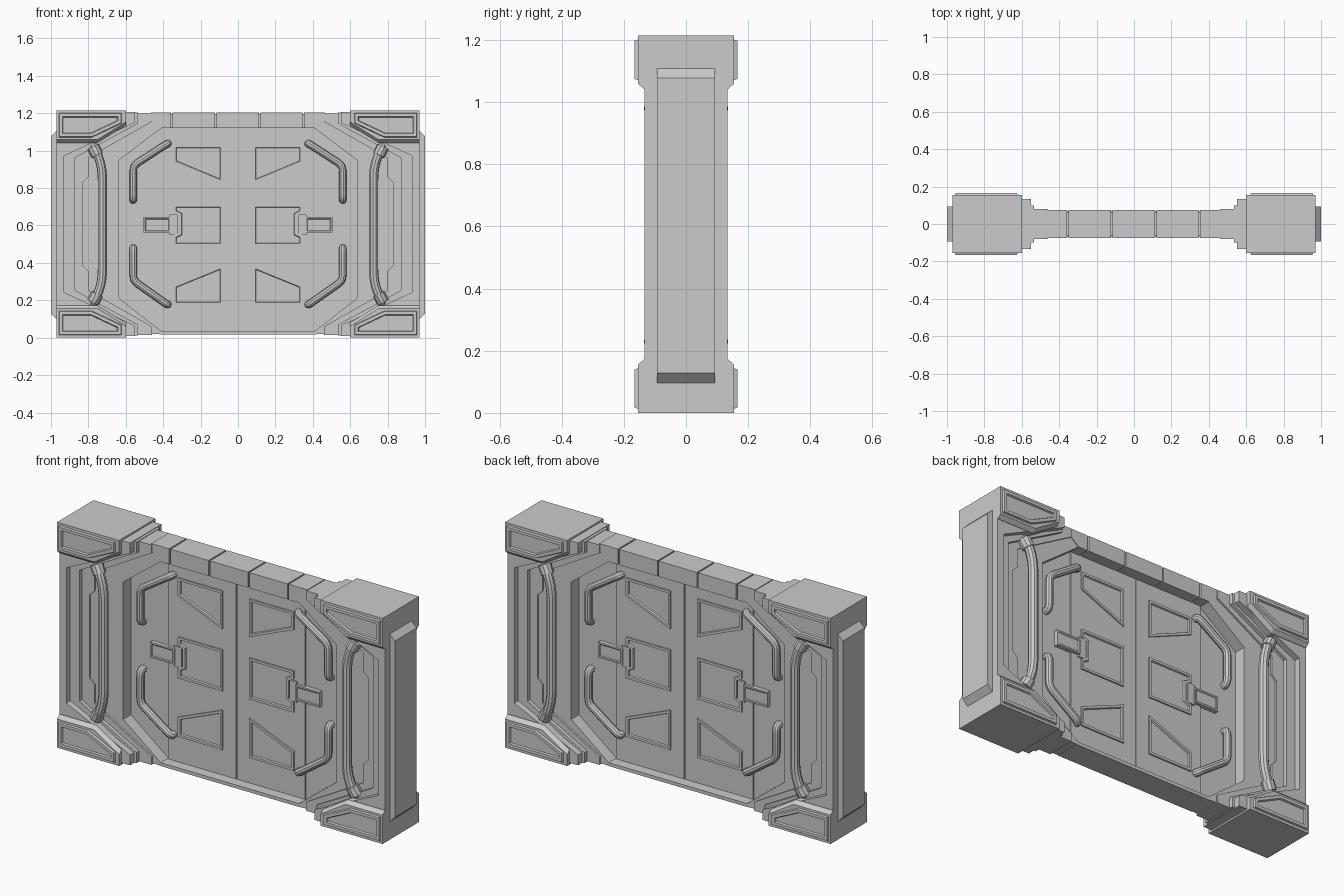
import bpy, bmesh
from mathutils import Vector

if "Cube" in bpy.data.objects:
    bpy.data.objects.remove(bpy.data.objects["Cube"])

H = 1.215  # overall height


def flip(poly):
    """Mirror an (x, z) profile top to bottom."""
    return [(x, H - z) for x, z in poly]


def add_mirror(ob, x=True, y=False):
    m = ob.modifiers.new("Mirror", "MIRROR")
    m.use_axis = (x, y, False)
    m.use_mirror_merge = False


def prism(name, poly, y0, y1, end=None, frame=None, mx=True, my=False):
    """Extrude an (x, z) profile from y0 to y1 (front); frame=(width, depth) sinks the front face."""
    bm = bmesh.new()
    back = [bm.verts.new((x, y0, z)) for x, z in poly]
    front = [bm.verts.new((x, y1, z)) for x, z in (end or poly)]
    n = len(poly)
    bm.faces.new(back)
    face = bm.faces.new(front)
    for i in range(n):
        j = (i + 1) % n
        bm.faces.new((back[i], back[j], front[j], front[i]))
    bmesh.ops.recalc_face_normals(bm, faces=bm.faces)
    if frame:
        width, depth = frame
        bmesh.ops.inset_region(bm, faces=[face], thickness=width, use_even_offset=True, use_boundary=True)
        bmesh.ops.inset_region(bm, faces=[face], thickness=0.004, use_even_offset=True, use_boundary=True)
        bmesh.ops.translate(bm, verts=list(face.verts), vec=(0, depth, 0))
    me = bpy.data.meshes.new(name)
    bm.to_mesh(me)
    bm.free()
    ob = bpy.data.objects.new(name, me)
    bpy.context.collection.objects.link(ob)
    if mx or my:
        add_mirror(ob, mx, my)
    return ob


def rect(x0, x1, z0, z1):
    return [(x0, z0), (x1, z0), (x1, z1), (x0, z1)]


def tube(name, pts, r, bend=0.03):
    """Round bar along a path with softened corners, mirrored to all four sides."""
    p = [Vector(q) for q in pts]
    path = [p[0]]
    for a, b, c in zip(p, p[1:], p[2:]):
        s = b + (a - b).normalized() * min(bend, (a - b).length * 0.45)
        e = b + (c - b).normalized() * min(bend, (c - b).length * 0.45)
        for i in range(5):
            t = i / 4
            path.append(s * (1 - t) ** 2 + b * 2 * t * (1 - t) + e * t * t)
    path.append(p[-1])
    cu = bpy.data.curves.new(name, "CURVE")
    cu.dimensions = "3D"
    cu.bevel_depth = r
    cu.bevel_resolution = 3
    cu.use_fill_caps = True
    sp = cu.splines.new("POLY")
    sp.points.add(len(path) - 1)
    for q, v in zip(sp.points, path):
        q.co = (*v, 1)
    ob = bpy.data.objects.new(name, cu)
    bpy.context.collection.objects.link(ob)
    bpy.ops.object.select_all(action="DESELECT")
    ob.select_set(True)
    bpy.context.view_layer.objects.active = ob
    bpy.ops.object.convert(target="MESH")
    ob = bpy.context.view_layer.objects.active
    bpy.ops.object.shade_smooth_by_angle()
    add_mirror(ob, True, True)


# Wall frame around the recessed octagonal opening
prism("wall_frame", [(.41, 1.2), (.41, 1.12), (.635, .95), (.635, .21), (.41, .035), (.41, .02),
                     (.95, .02), (.95, 1.2)], .07, -.07)

# Stepped side layers, each thicker and further out than the last
steps = [
    ("inner_step", .08, .962, [(.46, 1.2), (.46, 1.155), (.76, .985), (.80, .96), (.80, .86), (.83, .83)]),
    ("middle_step", .10, .966, [(.535, 1.203), (.535, 1.145), (.875, .96)]),
    ("outer_pillar", .133, .97, [(.55, 1.206), (.55, 1.15), (.93, .972)]),
]
for name, depth, out, edge in steps:
    top = edge[0][1]
    poly = edge + flip(edge)[::-1] + [(out, H - top), (out, top)]
    prism(name, poly, depth, -depth)

# Corner blocks with sloped inner edge and framed panels
block = [(.6, H), (.6, 1.135), (.75, 1.042), (.97, 1.042), (.97, H)]
face = [(.6, H), (.6, 1.153), (.75, 1.06), (.97, 1.06), (.97, H)]
panel = [(.62, 1.203), (.62, 1.145), (.78, 1.07), (.96, 1.07), (.96, 1.203)]
panel_end = [(.626, 1.198), (.626, 1.149), (.782, 1.075), (.955, 1.075), (.955, 1.198)]
for side, f in (("upper", list), ("lower", flip)):
    prism(side + "_corner_core", f(block), .135, -.135)
    prism(side + "_corner_face", f(block), -.135, -.155, f(face), my=True)
    prism(side + "_corner_panel", f(panel), -.15, -.165, f(panel_end), frame=(.016, .009), my=True)

# Outer side strips with chamfered ends
prism("side_strip", [(.96, .097), (.97, .097), (1, .128), (1, 1.078), (.97, 1.108), (.96, 1.108)], .093, -.093)

# Segmented lintel and low sill
prism("lintel_core", rect(-.45, .45, 1.125, 1.195), .064, -.064, mx=False)
cuts = [-.47, -.355, -.12, .115, .35, .47]
for i, (a, b) in enumerate(zip(cuts, cuts[1:])):
    lo, hi = a + .004, b - .004
    inner_lo, inner_hi = max(lo, -.41), min(hi, .41)
    prism(f"lintel_segment_{i + 1}", [(inner_lo, 1.12), (inner_hi, 1.12), (hi, 1.165), (hi, 1.204), (lo, 1.204),
                                      (lo, 1.165)], .074, -.074, mx=False)
prism("sill", rect(-.42, .42, .018, .036), .07, -.07, mx=False)

# Recessed door leaves and the thin panel behind them
prism("recess_panel", [(0, .03), (.42, .03), (.64, .2), (.64, .96), (.42, 1.13), (0, 1.13)], .005, -.005)
prism("door_leaf", rect(.003, .408, .033, 1.125), .013, -.013)

# Framed windows on the doors, front and back
windows = {
    "upper_window": [(.08, 1.03), (.345, 1.03), (.345, .935), (.08, .825)],
    "middle_window": [(.08, .49), (.345, .49), (.345, .545), (.315, .56), (.315, .655), (.345, .67),
                      (.345, .712), (.08, .712)],
    "lower_window": [(.08, .388), (.345, .28), (.345, .175), (.08, .175)],
}
for name, poly in windows.items():
    prism(name, poly, -.008, -.021, frame=(.013, .01), my=True)

# Latches beside the middle windows
prism("latch_plate", rect(.36, .505, .562, .645), -.003, -.028, frame=(.008, .003), my=True)
prism("latch_tongue", rect(.322, .365, .55, .66), -.008, -.022, my=True)

# Bent door handles
tube("upper_door_handle", [(.375, 0, 1.035), (.375, -.032, 1.04), (.56, -.032, .92), (.56, -.032, .74),
                           (.56, 0, .735)], .02)
tube("lower_door_handle", [(.56, 0, .48), (.56, -.032, .475), (.56, -.032, .305), (.375, -.032, .175),
                           (.375, 0, .18)], .02)

# Long side grab bars with collars at both ends
tube("grab_bar", [(.775, -.06, 1.03), (.765, -.105, 1.015), (.725, -.108, .91), (.725, -.108, .30),
                  (.765, -.105, .195), (.775, -.06, .18)], .025, bend=.07)
for side, z, d in (("upper", 1.02, -1), ("lower", .19, 1)):
    tube(side + "_bar_collar", [(.775, -.098, z), (.752, -.104, z + d * .045)], .033)
